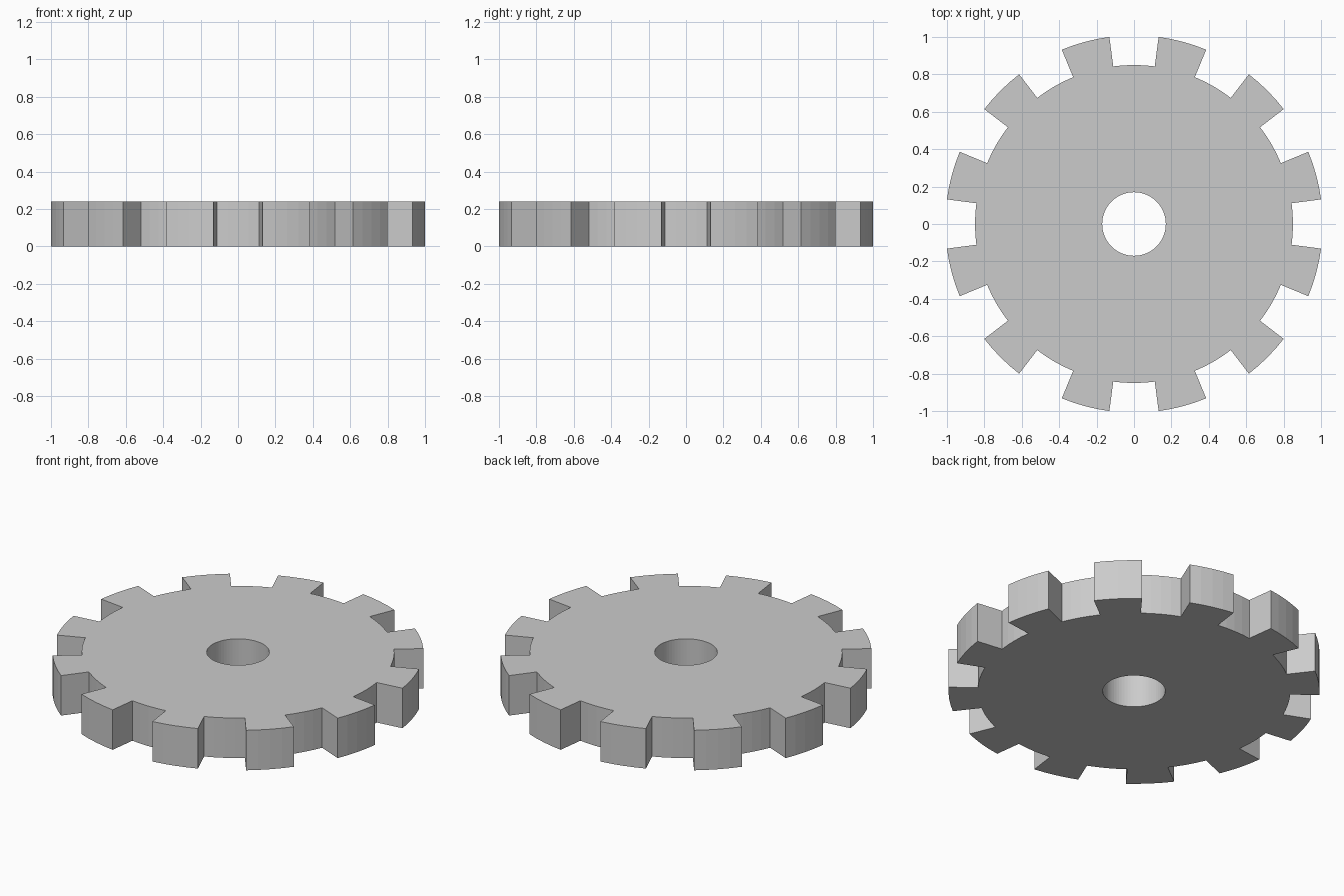
import bpy, bmesh
from math import cos, sin, radians, pi

if "Cube" in bpy.data.objects:
    bpy.data.objects.remove(bpy.data.objects["Cube"])

TEETH, HEIGHT = 12, 0.24
TIP_R, ROOT_R, HOLE_R = 1.0086, 0.85, 0.17
ARC_STEPS = 4
HOLE_SIDES = 64


def polar(r, a):
    return (r * cos(a), r * sin(a), 0)


# Outer profile: alternating root and tip arcs joined by radial flanks
half = radians(360 / TEETH / 2)
outline = []
for i in range(TEETH * 2):
    r = TIP_R if i % 2 else ROOT_R
    for s in range(ARC_STEPS + 1):
        outline.append(polar(r, (i - 0.5 + s / ARC_STEPS) * half))

# Central bore profile
bore = [polar(HOLE_R, 2 * pi * i / HOLE_SIDES) for i in range(HOLE_SIDES)]

bm = bmesh.new()
edges = []
for loop in (outline, bore):
    vs = [bm.verts.new(p) for p in loop]
    edges += [bm.edges.new((vs[i - 1], vs[i])) for i in range(len(vs))]

# Fill between the loops, then extrude to thickness
bmesh.ops.triangle_fill(bm, edges=edges, use_beauty=True, use_dissolve=False, normal=(0, 0, 1))
ext = bmesh.ops.extrude_face_region(bm, geom=bm.faces[:], use_keep_orig=True)
top = [g for g in ext["geom"] if isinstance(g, bmesh.types.BMVert)]
bmesh.ops.translate(bm, verts=top, vec=(0, 0, HEIGHT))
bmesh.ops.recalc_face_normals(bm, faces=bm.faces[:])

mesh = bpy.data.meshes.new("gear_wheel")
bm.to_mesh(mesh)
bm.free()
gear = bpy.data.objects.new("gear_wheel", mesh)
bpy.context.collection.objects.link(gear)
